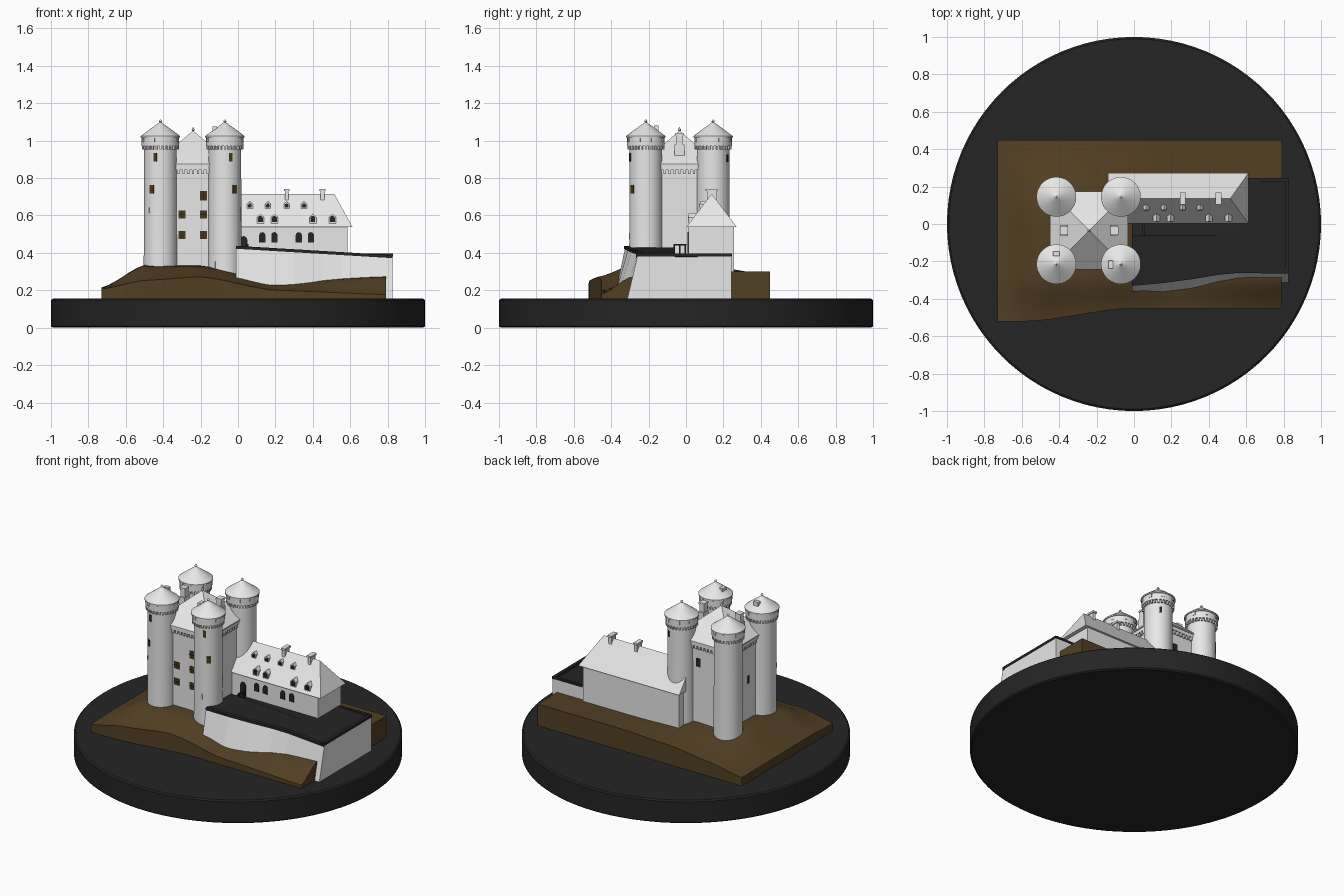
import bpy, bmesh, math
from mathutils import Matrix, Vector

if "Cube" in bpy.data.objects:
    bpy.data.objects.remove(bpy.data.objects["Cube"])


def material(name, r, g, b):
    m = bpy.data.materials.new(name)
    m.diffuse_color = (r, g, b, 1)
    m.use_nodes = True
    m.node_tree.nodes["Principled BSDF"].inputs["Base Color"].default_value = m.diffuse_color
    return m


WHITE = material("pale_stone", 0.8, 0.8, 0.8)
DARK = material("dark_paving", 0.018, 0.018, 0.018)
EARTH = material("brown_earth", 0.085, 0.05, 0.017)
WOOD = material("window_brown", 0.075, 0.04, 0.009)


def finish(name, bm, *mats, smooth=True):
    bmesh.ops.recalc_face_normals(bm, faces=bm.faces)
    me = bpy.data.meshes.new(name)
    bm.to_mesh(me)
    bm.free()
    for m in mats:
        me.materials.append(m)
    if smooth:
        me.shade_smooth()
        me.set_sharp_from_angle(angle=math.radians(30))
    ob = bpy.data.objects.new(name, me)
    bpy.context.collection.objects.link(ob)
    return ob


def add_box(bm, c, s, ang=0):
    mat = Matrix.Translation(c) @ Matrix.Rotation(ang, 4, 'Z') @ Matrix.Diagonal((*s, 1))
    bmesh.ops.create_cube(bm, size=1, matrix=mat)


def boxes(name, items, mat):
    bm = bmesh.new()
    for it in items:
        add_box(bm, *it)
    return finish(name, bm, mat, smooth=False)


def lathe(name, profile, mat, n=48, at=(0, 0)):
    bm = bmesh.new()
    rings = [[bm.verts.new((at[0] + r * math.cos(2 * math.pi * i / n),
                            at[1] + r * math.sin(2 * math.pi * i / n), z)) for i in range(n)]
             for r, z in profile]
    for a, b in zip(rings, rings[1:]):
        for i in range(n):
            j = (i + 1) % n
            bm.faces.new((a[i], a[j], b[j], b[i]))
    bm.faces.new(rings[0])
    bm.faces.new(rings[-1])
    return finish(name, bm, mat)


def loft(name, sections, *mats, rule=None):
    bm = bmesh.new()
    rings = [[bm.verts.new(p) for p in s] for s in sections]
    n = len(rings[0])
    for a, b in zip(rings, rings[1:]):
        for i in range(n):
            j = (i + 1) % n
            bm.faces.new((a[i], a[j], b[j], b[i]))
    bm.faces.new(rings[0])
    bm.faces.new(rings[-1])
    bmesh.ops.recalc_face_normals(bm, faces=bm.faces)
    if rule:
        for f in bm.faces:
            f.material_index = int(rule(f))
    return finish(name, bm, *mats, smooth=False)


def arch(bm, x, y0, y1, z, w, h, pointed=False):
    """Extruded arched or pointed outline facing -y, base at z."""
    if pointed:
        pts = [(-w / 2, 0), (w / 2, 0), (w / 2, h * .6), (0, h), (-w / 2, h * .6)]
    else:
        pts = [(-w / 2, 0), (w / 2, 0)] + [(w / 2 * math.cos(t * math.pi / 6),
               h - w / 2 + w / 2 * math.sin(t * math.pi / 6)) for t in range(7)]
    a = [bm.verts.new((x + px, y0, z + pz)) for px, pz in pts]
    b = [bm.verts.new((x + px, y1, z + pz)) for px, pz in pts]
    bm.faces.new(a)
    bm.faces.new(b)
    for i in range(len(pts)):
        j = (i + 1) % len(pts)
        bm.faces.new((a[i], a[j], b[j], b[i]))


def interp(x, xs, vs):
    for i in range(len(xs) - 1):
        if x <= xs[i + 1] or i == len(xs) - 2:
            t = max(0, min(1, (x - xs[i]) / (xs[i + 1] - xs[i])))
            t = t * .5 + t * t * (3 - 2 * t) * .5
            return vs[i] + (vs[i + 1] - vs[i]) * t


# round display base
lathe("base_disc", [(0.99, 0), (1, .008), (1, .147), (.99, .155)], DARK, 96)

# earth mound with rolling top
HX = (-.73, -.5, -.2, .2, .79)
ROWS = ((.207, .253, .272, .20, .178), (.215, .332, .33, .243, .275),
        (.213, .335, .34, .30, .30), (.21, .25, .285, .30, .30))
bm = bmesh.new()
bmesh.ops.create_grid(bm, x_segments=40, y_segments=24, size=1)
for v in bm.verts:
    x = .03 + v.co.x * .76
    front = interp(x, (-.55, -.05), (-.52, -.453))
    y = front + (v.co.y + 1) / 2 * (.45 - front)
    v.co = (x, y, interp(y, (front, -.29, 0.05, .45), [interp(x, HX, r) for r in ROWS]))
skirt = bmesh.ops.extrude_edge_only(bm, edges=[e for e in bm.edges if e.is_boundary])
for v in skirt["geom"]:
    if isinstance(v, bmesh.types.BMVert):
        v.co.z = .15
finish("earth_mound", bm, EARTH)

# terrace: battered wall, ramp along the front, lower court behind
TX = (-.01, .15, .3, .45, .56, .825)
TOP = (-.325, -.31, -.29, -.265, -.255, -.26)
BOT = (-.385, -.385, -.37, -.335, -.315, -.315)
ramp = [.43 - .05 * (x + .01) / .835 for x in TX]
court = [min(h, .396) for h in ramp]
loft("terrace", [[(x, b, .15), (x, t, h), (x, -.06, h), (x, -.058, c - .001), (x, .242, c), (x, .242, .15)]
                 for x, t, b, h, c in zip(TX, TOP, BOT, ramp, court)],
     WHITE, DARK, rule=lambda f: f.normal.z > .7)
loft("terrace_front_rim", [[(x, t - .006, h - .008), (x, t - .006, h + .008), (x, t + .02, h + .008), (x, t + .02, h - .008)]
                           for x, t, h in zip(TX, TOP, ramp)], DARK)
boxes("terrace_side_rim", [((.818, -.01, .388), (.02, .505, .016)), ((.71, .236, .39), (.22, .018, .014))], DARK)
boxes("court_railing", [((.05, -.033, .443), (.012, .07, .008))] +
      [((.05, y, .42), (.01, .008, .045)) for y in (-.062, -.033, -.004)], DARK)

# keep body, corbels, parapet and pyramid roof
KX, KY = -.24, -.035
boxes("keep_body", [((KX, KY, .56), (.375, .375, .62)), ((KX, KY, .858), (.405, .405, .028))], WHITE)
corbels = []
for i in range(-7, 8):
    d = i * .026
    for s in (-1, 1):
        corbels += [((KX + d, KY + s * .193, .835), (.012, .018, .025)),
                    ((KX + s * .193, KY + d, .835), (.018, .012, .025))]
boxes("keep_corbels", corbels, WHITE)
e = .208
loft("keep_roof", [[(KX + a * k, KY + b * k, z) for a, b in ((-1, -1), (1, -1), (1, 1), (-1, 1))]
                   for k, z in ((e, .866), (e, .874), (.003, 1.052))], WHITE)
lathe("keep_finial", [(.004, 1.04), (.004, 1.052), (.009, 1.058), (.004, 1.066), (.001, 1.072)], WHITE, 12, (KX, KY))
for s in (-1, 1):
    cx = KX + s * .135
    boxes("keep_chimney", [((cx, KY, .93), (.04, .052, .1)), ((cx, KY, .99), (.034, .036, .09)),
                           ((cx, KY, 1.035), (.042, .044, .012))], WHITE)

# four round towers with overhanging heads and conical roofs
for tx in (-.415, -.07):
    for ty in (-.215, .145):
        lathe("round_tower", [(.09, .25), (.088, .5), (.087, .972), (.1, .972), (.1, 1.02)], WHITE, 48, (tx, ty))
        lathe("tower_roof", [(.1, 1.016), (.106, 1.016), (.106, 1.024), (.05, 1.066), (.005, 1.098), (.009, 1.103),
                             (.005, 1.11), (.001, 1.114)], WHITE, 48, (tx, ty))
        parts = []
        for i in range(28):
            a = 2 * math.pi * i / 28
            parts.append(((tx + .091 * math.sin(a), ty - .091 * math.cos(a), .963), (.01, .016, .02), a))
        for i in range(8):
            a = 2 * math.pi * (i + .5) / 8
            parts.append(((tx + .1 * math.sin(a), ty - .1 * math.cos(a), 1.003), (.02, .006, .022), a))
        boxes("tower_corbels", parts, WHITE)
boxes("tower_chimneys", [((-.415, -.16, 1.055), (.036, .024, .05)), ((-.123, -.217, 1.05), (.024, .042, .05))], WHITE)


# tower windows: plates lying on the round walls
def on_tower(tx, ty, deg, z, w, h):
    a = math.radians(deg)
    return ((tx + .086 * math.sin(a), ty - .086 * math.cos(a), z), (w, .009, h), a)


boxes("tower_windows", [on_tower(-.415, -.215, -18, .912, .018, .045), on_tower(-.415, -.215, -32, .74, .026, .045),
                        on_tower(-.07, -.215, 20, .912, .018, .045), on_tower(-.07, -.215, 36, .74, .026, .045)], WOOD)
boxes("tower_slits", [on_tower(-.07, .145, 150, .905, .014, .04)], DARK)
boxes("tower_niches", [on_tower(-.415, -.215, -48, .628, .018, .028), on_tower(-.07, -.215, 6, .488, .014, .035),
                       on_tower(-.07, -.215, -40, .335, .016, .04)], WHITE)

# keep windows, with mullions on the front
KWIN = [(-.3, .495), (-.185, .495), (-.3, .605), (-.185, .605), (-.185, .705)]
yf = KY - .1875
boxes("keep_windows", [((x, yf, z), (.038, .008, .044 if z < .7 else .052)) for x, z in KWIN], WOOD)
boxes("keep_window_bars", [((x, yf - .004, z), s) for x, z in KWIN for s in ((.004, .005, .044), (.038, .005, .004))], DARK)
boxes("keep_back_windows", [((-.2, KY + .1875, .73), (.032, .008, .055)),
                            ((KX - .1875, -.05, .6), (.008, .018, .05))], DARK)

# long house: walls, roof hipped at the right end, chimneys
boxes("house_walls", [((.228, .135, .4), (.715, .245, .3))], WHITE)
bm = bmesh.new()
lo = [bm.verts.new(p) for p in ((-.14, .002, .538), (.612, .002, .538), (.612, .272, .538), (-.14, .272, .538))]
r0, r1 = bm.verts.new((-.14, .137, .716)), bm.verts.new((.515, .137, .716))
for f in (lo[::-1], (lo[0], lo[1], r1, r0), (lo[1], lo[2], r1), (lo[2], lo[3], r0, r1), (lo[3], lo[0], r0)):
    bm.faces.new(f)
finish("house_roof", bm, WHITE, smooth=False)
for cx in (.26, .452):
    boxes("house_chimney", [((cx, .137, .69), (.02, .05, .09)), ((cx, .137, .736), (.03, .064, .012))], WHITE)

# dormers in two rows and arched windows on the house front
dorm, glass, wins = bmesh.new(), bmesh.new(), bmesh.new()
for x in (.12, .195, .4, .505):
    arch(dorm, x, .014, .06, .558, .038, .052, True)
    arch(glass, x, .010, .018, .564, .026, .034)
for x in (.064, .16, .26, .353):
    arch(dorm, x, .076, .11, .638, .03, .038, True)
    arch(glass, x, .072, .08, .642, .019, .022)
for x in (.13, .195, .325, .39):
    arch(wins, x, .008, .015, .455, .034, .056)
arch(wins, .03, .008, .015, .40, .04, .09)
finish("dormers", dorm, WHITE, smooth=False)
finish("dormer_openings", glass, DARK, smooth=False)
finish("house_windows", wins, DARK, smooth=False)
